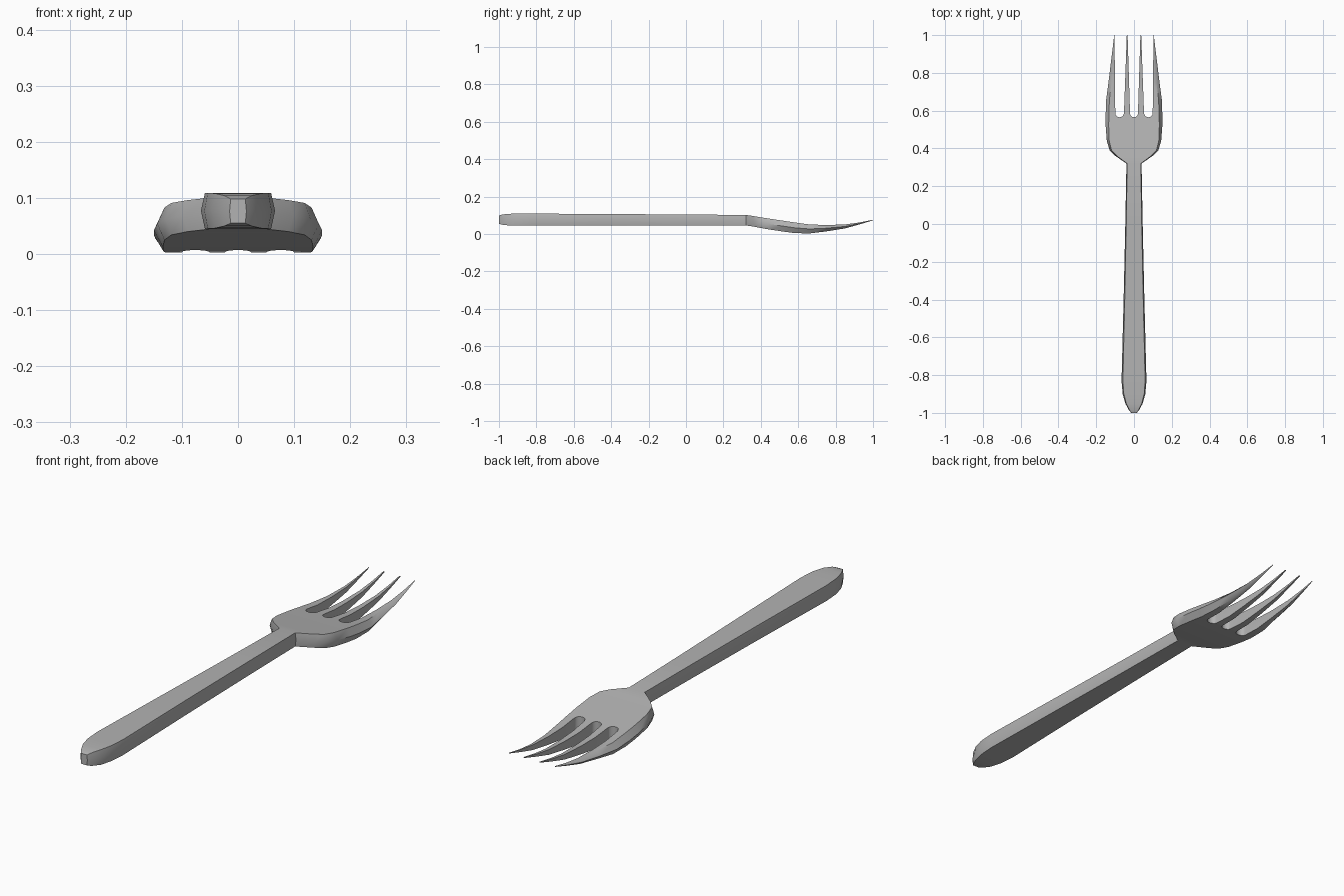
import bpy, bmesh, math

if "Cube" in bpy.data.objects:
    bpy.data.objects.remove(bpy.data.objects["Cube"])

steel = bpy.data.materials.new("brushed steel grey")
steel.use_nodes = True
colour = (0.45, 0.45, 0.45, 1)
steel.diffuse_color = colour
steel.node_tree.nodes["Principled BSDF"].inputs["Base Color"].default_value = colour


def mesh_object(name, bm):
    bmesh.ops.recalc_face_normals(bm, faces=bm.faces)
    mesh = bpy.data.meshes.new(name)
    bm.to_mesh(mesh)
    bm.free()
    obj = bpy.data.objects.new(name, mesh)
    bpy.context.collection.objects.link(obj)
    mesh.materials.append(steel)
    return obj


def loft(name, stations):
    """Six-sided sections (y, half width, side bevel, bottom z, top z) joined in a row."""
    bm = bmesh.new()
    rings = []
    for y, w, inset, low, high in stations:
        mid = (low + high) / 2
        section = [(w, mid), (w - inset, high), (inset - w, high),
                   (-w, mid), (inset - w, low), (w - inset, low)]
        rings.append([bm.verts.new((x, y, z)) for x, z in section])
    for a, b in zip(rings, rings[1:]):
        for i in range(6):
            j = (i + 1) % 6
            bm.faces.new((a[i], a[j], b[j], b[i]))
    bm.faces.new(rings[0])
    bm.faces.new(rings[-1])
    return mesh_object(name, bm)


def slot_cutter(name, base_x, base_r, tip_left, tip_right):
    """Upright prism with a round bottom that widens towards the tine tips."""
    base_y = 0.565 + base_r
    grow = 1.02
    outline = [(tip_right, grow), (base_x + base_r, base_y)]
    for i in range(1, 8):
        a = -math.pi * i / 8
        outline.append((base_x + base_r * math.cos(a), base_y + base_r * math.sin(a)))
    outline += [(base_x - base_r, base_y), (tip_left, grow)]
    bm = bmesh.new()
    face = bm.faces.new([bm.verts.new((x, y, -0.1)) for x, y in outline])
    side = bmesh.ops.extrude_face_region(bm, geom=[face])["geom"]
    bmesh.ops.translate(bm, vec=(0, 0, 0.4),
                        verts=[v for v in side if isinstance(v, bmesh.types.BMVert)])
    return mesh_object(name, bm)


# Handle running into the curved head
fork = loft("fork_body", [
    (-1.0, 0.015, 0.002, 0.055, 0.098),
    (-0.985, 0.027, 0.003, 0.050, 0.104),
    (-0.95, 0.046, 0.005, 0.046, 0.108),
    (-0.90, 0.060, 0.006, 0.045, 0.109),
    (-0.83, 0.066, 0.007, 0.045, 0.109),
    (-0.40, 0.055, 0.006, 0.046, 0.107),
    (0.0, 0.046, 0.005, 0.046, 0.104),
    (0.32, 0.040, 0.004, 0.046, 0.102),
    (0.36, 0.098, 0.008, 0.040, 0.096),
    (0.39, 0.129, 0.010, 0.034, 0.091),
    (0.44, 0.144, 0.013, 0.025, 0.083),
    (0.52, 0.150, 0.016, 0.013, 0.071),
    (0.58, 0.150, 0.017, 0.005, 0.062),
    (0.66, 0.147, 0.017, 0.003, 0.051),
    (0.75, 0.135, 0.016, 0.014, 0.048),
    (0.85, 0.123, 0.011, 0.030, 0.051),
    (0.93, 0.113, 0.006, 0.052, 0.062),
    (1.0, 0.105, 0.001, 0.073, 0.076),
])

# Three slots leaving four pointed tines
cutters = [
    slot_cutter("middle_slot", 0, 0.021, -0.0345, 0.0345),
    slot_cutter("left_slot", 0.076, 0.023, 0.0375, 0.1035),
    slot_cutter("right_slot", -0.076, 0.023, -0.1035, -0.0375),
]
bpy.context.view_layer.objects.active = fork
for cutter in cutters:
    cut = fork.modifiers.new(cutter.name, "BOOLEAN")
    cut.operation = "DIFFERENCE"
    cut.solver = "EXACT"
    cut.object = cutter
    bpy.ops.object.modifier_apply(modifier=cut.name)
    bpy.data.objects.remove(cutter)

# Soft sides, crisp rims
bpy.ops.object.select_all(action="DESELECT")
fork.select_set(True)
bpy.ops.object.shade_smooth_by_angle(angle=math.radians(48))
